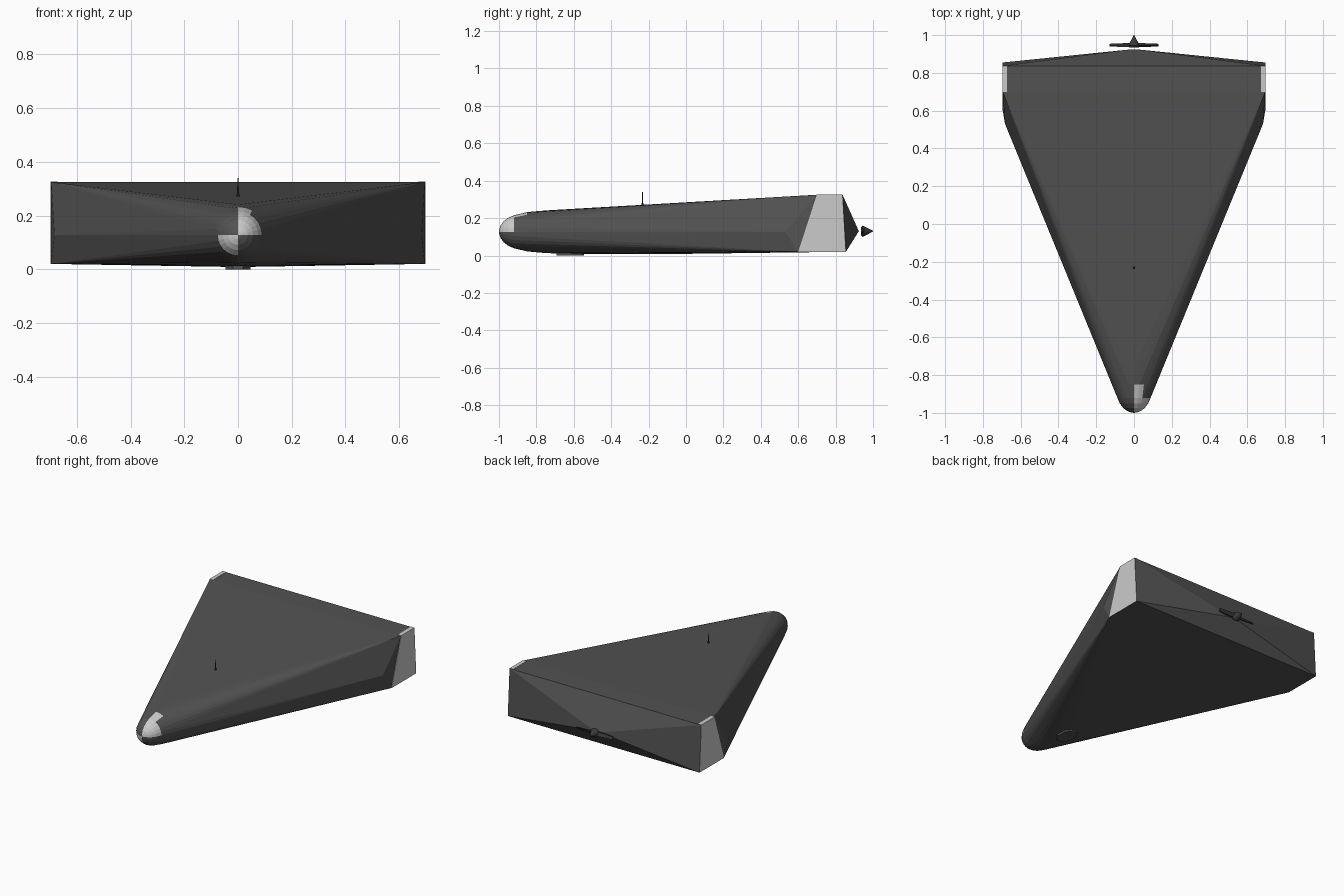
import bpy, bmesh, math
from mathutils import Matrix

if "Cube" in bpy.data.objects:
    bpy.data.objects.remove(bpy.data.objects["Cube"])


def material(name, v):
    m = bpy.data.materials.new(name)
    m.diffuse_color = (v, v, v, 1)
    m.use_nodes = True
    m.node_tree.nodes["Principled BSDF"].inputs["Base Color"].default_value = m.diffuse_color
    return m


DARK = material("dark_grey", 0.085)
LIGHT = material("light_grey", 0.7)
BLACK = material("black", 0.04)


def finish(bm, name, *mats):
    bmesh.ops.recalc_face_normals(bm, faces=bm.faces)
    me = bpy.data.meshes.new(name)
    bm.to_mesh(me)
    bm.free()
    for m in mats:
        me.materials.append(m)
    ob = bpy.data.objects.new(name, me)
    bpy.context.collection.objects.link(ob)
    return ob


def cone(bm, r1, r2, depth, matrix, sides=16):
    bmesh.ops.create_cone(bm, cap_ends=True, segments=sides, radius1=r1,
                          radius2=r2, depth=depth, matrix=matrix)


# Delta body: hull around a round nose and two square wing tips
bm = bmesh.new()
ZC, SIDES = 0.127, 24
nose = [(-0.998, 0.015), (-0.99, 0.036), (-0.975, 0.056), (-0.95, 0.075),
        (-0.92, 0.088), (-0.85, 0.105), (-0.75, 0.114), (-0.62, 0.118)]
bm.verts.new((0, -1.0, ZC))
for y, r in nose:
    for i in range(SIDES):
        a = 2 * math.pi * i / SIDES
        bm.verts.new((r * math.sin(a), y, ZC + r * math.cos(a)))
tip = [(0.695, 0.70, 0.325), (0.695, 0.837, 0.325), (0.695, 0.855, 0.02),
       (0.695, 0.60, 0.02), (0.683, 0.53, 0.127)]
for s in (-1, 1):
    for x, y, z in tip:
        bm.verts.new((s * x, y, z))
    bm.verts.new((s * 0.02, 0.924, 0.13))
    bm.verts.new((s * 0.04, 0.0, 0.009))
hull = bmesh.ops.convex_hull(bm, input=bm.verts)
junk = {v for v in hull["geom_interior"] + hull["geom_unused"]
        if isinstance(v, bmesh.types.BMVert) and not v.link_faces}
bmesh.ops.delete(bm, geom=list(junk), context="VERTS")
# Bare light patches on the nose
for f in bm.faces:
    c = f.calc_center_median()
    if max(v.co.y for v in f.verts) > -0.74:
        continue
    upper = c.x > 0 and c.z > ZC and (
        c.y < -0.93 or (c.y < -0.85 and c.z > 0.195) or c.x < 0.035)
    lower = c.x < 0 and c.z < ZC and c.y < -0.955
    if upper or lower:
        f.material_index = 1
finish(bm, "delta_body", DARK, LIGHT)

# Wing tip panels
for s, side in ((-1, "left"), (1, "right")):
    bm = bmesh.new()
    outline = [p[1:] for p in tip[:4]]
    rings = [[bm.verts.new((s * x, y, z + (0.0015 if z > 0.1 else 0)))
              for y, z in outline] for x in (0.672, 0.697)]
    bm.faces.new(rings[0])
    bm.faces.new(rings[1])
    for i in range(4):
        j = (i + 1) % 4
        bm.faces.new((rings[0][i], rings[0][j], rings[1][j], rings[1][i]))
    for f in bm.faces:
        if f.calc_center_median().z < 0.03 or f.calc_center_median().y > 0.83:
            f.material_index = 1
    finish(bm, side + "_wing_tip_panel", LIGHT, DARK)

# Propeller: spinner and two tapered blades
bm = bmesh.new()
to_y = Matrix.Rotation(-math.pi / 2, 4, 'X')
cone(bm, 0.03, 0.002, 0.055, Matrix.Translation((0, 0.9725, 0.13)) @ to_y)
cone(bm, 0.022, 0.03, 0.01, Matrix.Translation((0, 0.94, 0.13)) @ to_y)
for s in (-1, 1):
    blade = bmesh.ops.create_cube(bm, size=1)["verts"]
    for v in blade:
        outer = v.co.x > 0
        half = 0.008 if outer else 0.012
        y = math.copysign(0.003 if outer else 0.006, v.co.y)
        z = math.copysign(half, v.co.z)
        v.co = (s * (0.13 if outer else 0.01), 0.947 + y + s * z * 0.5, 0.13 + z)
finish(bm, "propeller", BLACK)

# Antenna with foot
bm = bmesh.new()
cone(bm, 0.004, 0.002, 0.08, Matrix.Translation((0, -0.232, 0.299)), 8)
cone(bm, 0.007, 0.005, 0.016, Matrix.Translation((0, -0.232, 0.274)), 8)
finish(bm, "antenna", BLACK)

# Belly plate
bm = bmesh.new()
cone(bm, 0.055, 0.055, 0.02, Matrix.Translation((0, -0.62, 0.01))
     @ Matrix.Diagonal((0.9, 1.45, 1, 1)) @ Matrix.Rotation(math.pi / 8, 4, 'Z'), 8)
finish(bm, "belly_plate", DARK)
